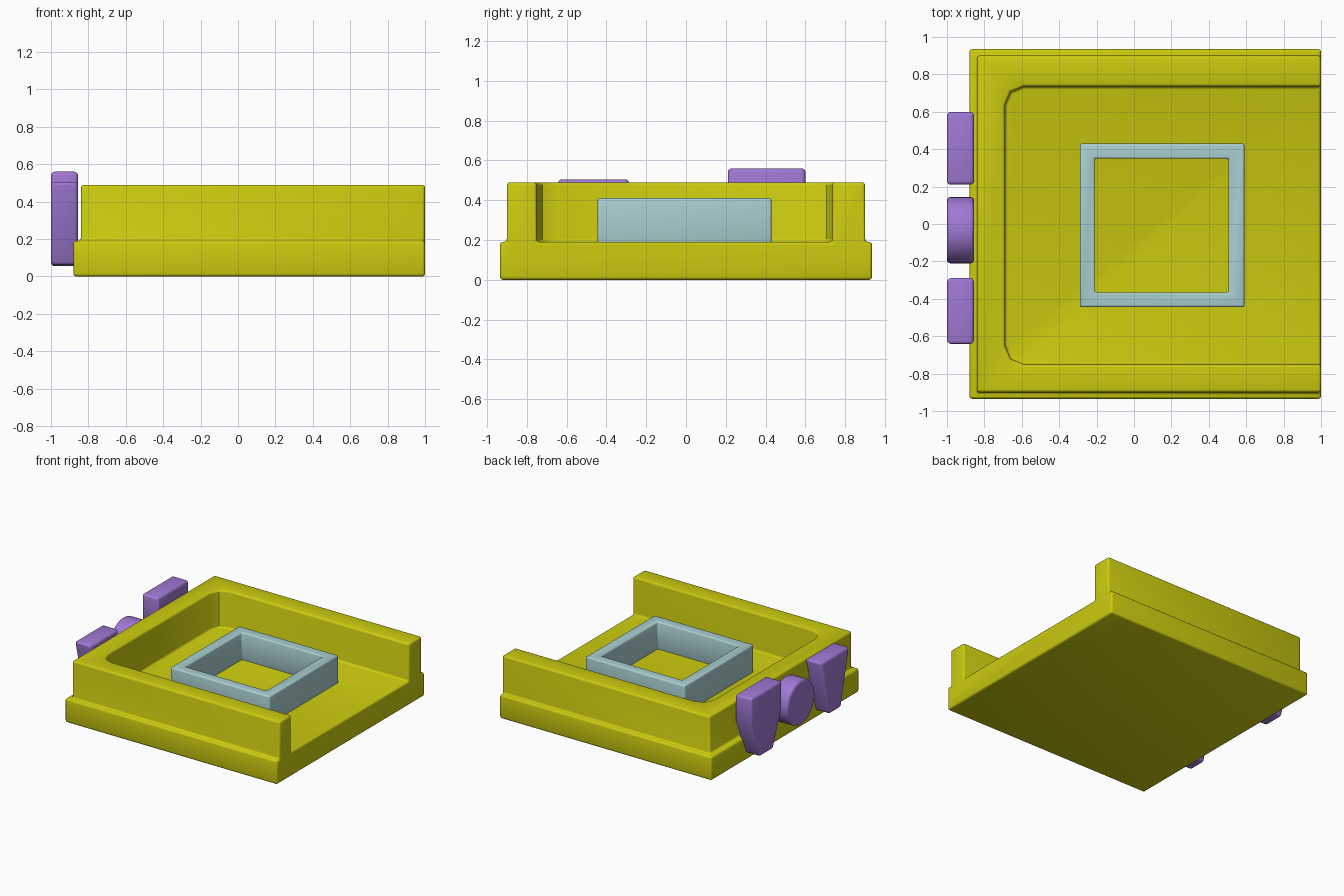
import bpy, bmesh, math
from mathutils import Matrix

cube = bpy.data.objects.get("Cube")
if cube:
    bpy.data.objects.remove(cube, do_unlink=True)


def material(name, rgb):
    mat = bpy.data.materials.new(name)
    mat.use_nodes = True
    mat.diffuse_color = (*rgb, 1)
    mat.node_tree.nodes["Principled BSDF"].inputs["Base Color"].default_value = (*rgb, 1)
    return mat


yellow = material("yellow", (0.60, 0.60, 0.005))
purple = material("purple", (0.35, 0.19, 0.66))
pale_teal = material("pale teal", (0.40, 0.62, 0.63))

# Matrix that turns a profile drawn in (y, z) into one extruded along x
SIDEWAYS = Matrix(((0, 0, 1, 0), (1, 0, 0, 0), (0, 1, 0, 0), (0, 0, 0, 1)))


def prism(name, points, low, high, mat, matrix=None):
    """Extrude a flat outline from low to high."""
    bm = bmesh.new()
    face = bm.faces.new([bm.verts.new((a, b, low)) for a, b in points])
    moved = bmesh.ops.extrude_face_region(bm, geom=[face])["geom"]
    verts = [v for v in moved if isinstance(v, bmesh.types.BMVert)]
    bmesh.ops.translate(bm, verts=verts, vec=(0, 0, high - low))
    if matrix:
        bm.transform(matrix)
    bmesh.ops.recalc_face_normals(bm, faces=bm.faces)
    mesh = bpy.data.meshes.new(name)
    bm.to_mesh(mesh)
    bm.free()
    obj = bpy.data.objects.new(name, mesh)
    bpy.context.collection.objects.link(obj)
    mesh.materials.append(mat)
    return obj


def rect(x0, x1, y0, y1):
    return [(x0, y0), (x1, y0), (x1, y1), (x0, y1)]


def boolean(obj, other, operation):
    mod = obj.modifiers.new(operation.lower(), 'BOOLEAN')
    mod.object = other
    mod.operation = operation
    mod.solver = 'EXACT'
    other.hide_render = True
    other.hide_viewport = True
    other.display_type = 'WIRE'


def soften(obj, width, limit=50):
    """Round the edges and shade them smooth."""
    mod = obj.modifiers.new("bevel", 'BEVEL')
    mod.width = width
    mod.segments = 3
    mod.limit_method = 'ANGLE'
    mod.angle_limit = math.radians(limit)
    mod.use_clamp_overlap = False
    bpy.ops.object.select_all(action='DESELECT')
    obj.select_set(True)
    bpy.context.view_layer.objects.active = obj
    for name in [m.name for m in obj.modifiers]:
        bpy.ops.object.modifier_apply(modifier=name)
    bpy.ops.object.shade_smooth_by_angle(angle=math.radians(35))


def arc(cx, cy, r, start, end, steps):
    return [(cx + r * math.cos(math.radians(start + (end - start) * i / steps)),
             cy + r * math.sin(math.radians(start + (end - start) * i / steps)))
            for i in range(steps + 1)]


# Tray: stepped base with a three-sided wall, open on the +x side
tray = prism("tray", rect(-0.88, 1, -0.935, 0.935), 0, 0.19, yellow)
inner = (arc(-0.59, 0.635, 0.1, 90, 180, 2) + arc(-0.59, -0.65, 0.1, 180, 270, 2))
outline = ([(1, -0.9), (1, -0.75)] + inner[::-1]
           + [(1, 0.735), (1, 0.9), (-0.84, 0.9), (-0.84, -0.9)])
wall = prism("wall_helper", outline, 0.1, 0.49, yellow)
boolean(tray, wall, 'UNION')
soften(tray, 0.016)
bpy.data.objects.remove(wall, do_unlink=True)

# Square frame on the tray floor
frame = prism("square_frame", rect(-0.29, 0.59, -0.445, 0.43), 0.18, 0.41, pale_teal)
hole = prism("frame_hole_helper", rect(-0.21, 0.505, -0.365, 0.35), 0.1, 0.5, pale_teal)
boolean(frame, hole, 'DIFFERENCE')
soften(frame, 0.012)
bpy.data.objects.remove(hole, do_unlink=True)

# Plain ornaments on the -x side: tall shield, disc, tapered block
ornaments = {
    "shield_ornament": [(0.21, 0.56), (0.21, 0.34), (0.32, 0.055),
                        (0.49, 0.055), (0.6, 0.34), (0.6, 0.56)],
    "disc_ornament": arc(-0.033, 0.29, 0.178, 0, 348.75, 31),
    "tapered_ornament": [(-0.645, 0.505), (-0.54, 0.06),
                         (-0.39, 0.06), (-0.285, 0.505)],
}
for name, points in ornaments.items():
    soften(prism(name, points, -1, -0.855, purple, SIDEWAYS), 0.02)
